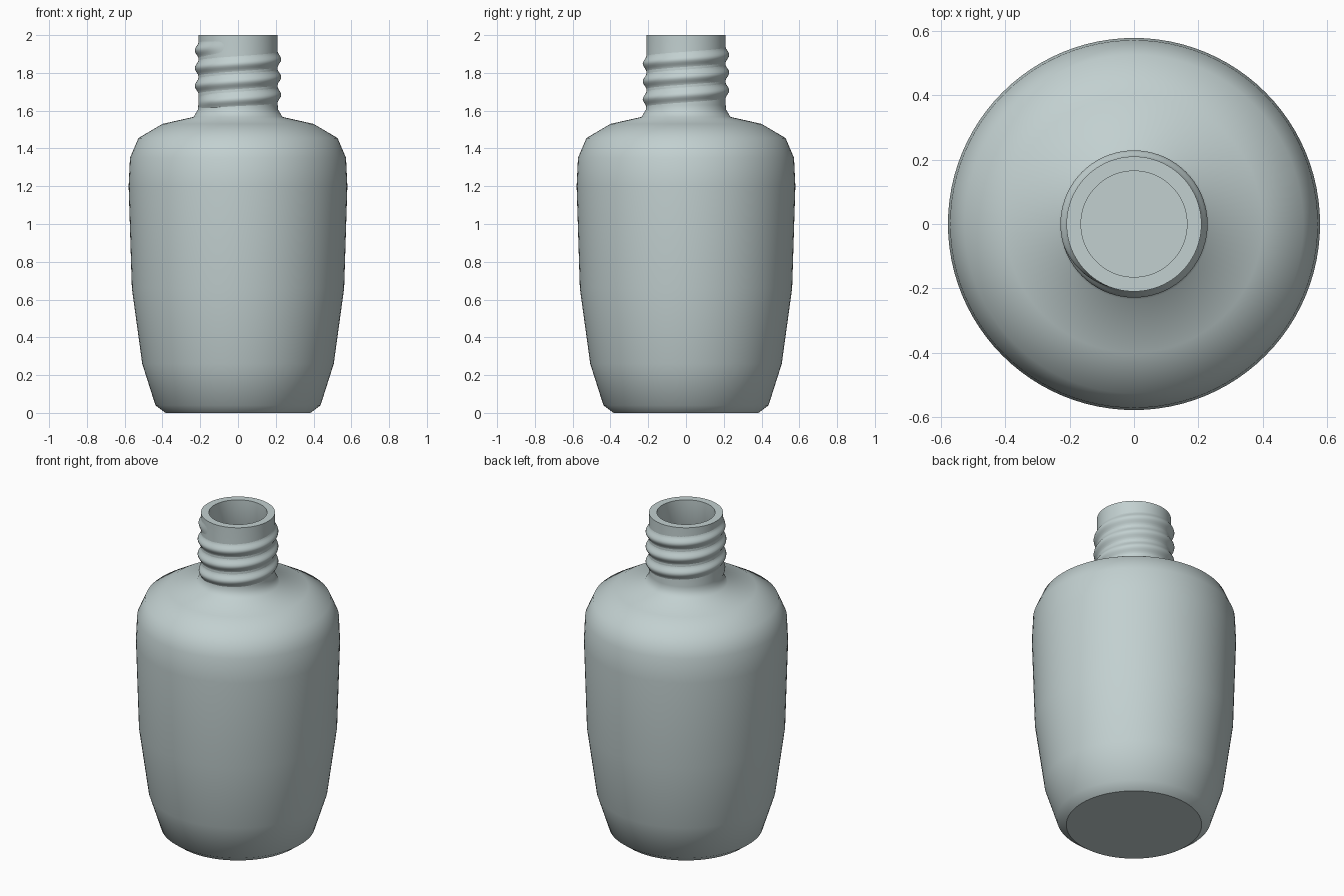
import bpy, bmesh, math

cube = bpy.data.objects.get("Cube")
if cube:
    bpy.data.objects.remove(cube, do_unlink=True)

glass = bpy.data.materials.new("pale grey green glass")
COLOUR = (0.54, 0.63, 0.63, 1)
glass.diffuse_color = COLOUR
glass.use_nodes = True
glass.node_tree.nodes["Principled BSDF"].inputs["Base Color"].default_value = COLOUR


def finish(name, bm):
    bmesh.ops.recalc_face_normals(bm, faces=bm.faces)
    for f in bm.faces:
        f.smooth = True
    mesh = bpy.data.meshes.new(name)
    bm.to_mesh(mesh)
    bm.free()
    mesh.materials.append(glass)
    obj = bpy.data.objects.new(name, mesh)
    bpy.context.collection.objects.link(obj)
    return obj


def lathe(name, profile, sharp, segments=96):
    """Spin (radius, z) points; rings listed in sharp keep a hard edge, both ends are capped."""
    bm = bmesh.new()
    rings = []
    for r, z in profile:
        rings.append([bm.verts.new((r * math.cos(a), r * math.sin(a), z))
                      for a in (math.tau * i / segments for i in range(segments))])
    for low, high in zip(rings, rings[1:]):
        for i in range(segments):
            j = (i + 1) % segments
            bm.faces.new((low[i], low[j], high[j], high[i]))
    bm.faces.new(rings[0])
    bm.faces.new(rings[-1])
    for k in sharp:
        for i in range(segments):
            bm.edges.get((rings[k][i], rings[k][i - 1])).smooth = False
    return finish(name, bm)


# Hollow bottle: outer wall up to the lip, then the inner wall down to the floor
outer = [(0.384, 0), (0.437, 0.04), (0.507, 0.26), (0.562, 0.66), (0.579, 1.2),
         (0.572, 1.35), (0.527, 1.455), (0.40, 1.53), (0.235, 1.567),
         (0.213, 1.605), (0.21, 1.63), (0.21, 2.0)]
inner = [(0.165, 2.0), (0.165, 1.56), (0.37, 1.48), (0.49, 1.41), (0.53, 1.2),
         (0.515, 0.66), (0.46, 0.26), (0.38, 0.06)]
lip = len(outer) - 1
lathe("bottle", outer + inner, (0, lip, lip + 1, lip + len(inner)))


def thread(name, start, pitch, turns, radius, height, steps=72, cuts=10):
    """Rounded helical ridge that fades into the neck at both ends."""
    bm = bmesh.new()
    total = int(steps * turns)
    rows = []
    for i in range(total + 1):
        t = i / steps
        angle = math.pi + math.tau * t
        fade = min(1, t / 0.15, (turns - t) / 0.15)
        row = []
        for k in range(cuts + 1):
            u = 2 * k / cuts - 1
            bump = (0.5 + 0.5 * math.cos(math.pi * u)) * max(fade, 0)
            r = radius - 0.001 + height * bump
            z = start + pitch * (t + 0.48 * u)
            row.append(bm.verts.new((r * math.cos(angle), r * math.sin(angle), z)))
        rows.append(row)
    for a, b in zip(rows, rows[1:]):
        for k in range(cuts):
            bm.faces.new((a[k], b[k], b[k + 1], a[k + 1]))
    obj = finish(name, bm)
    # Ridge faces must point away from the neck axis
    if sum(p.normal.dot(p.center) - p.normal.z * p.center.z for p in obj.data.polygons) < 0:
        obj.data.flip_normals()
    return obj


thread("neck_thread", 1.637, 0.094, 3.2, 0.21, 0.02)
